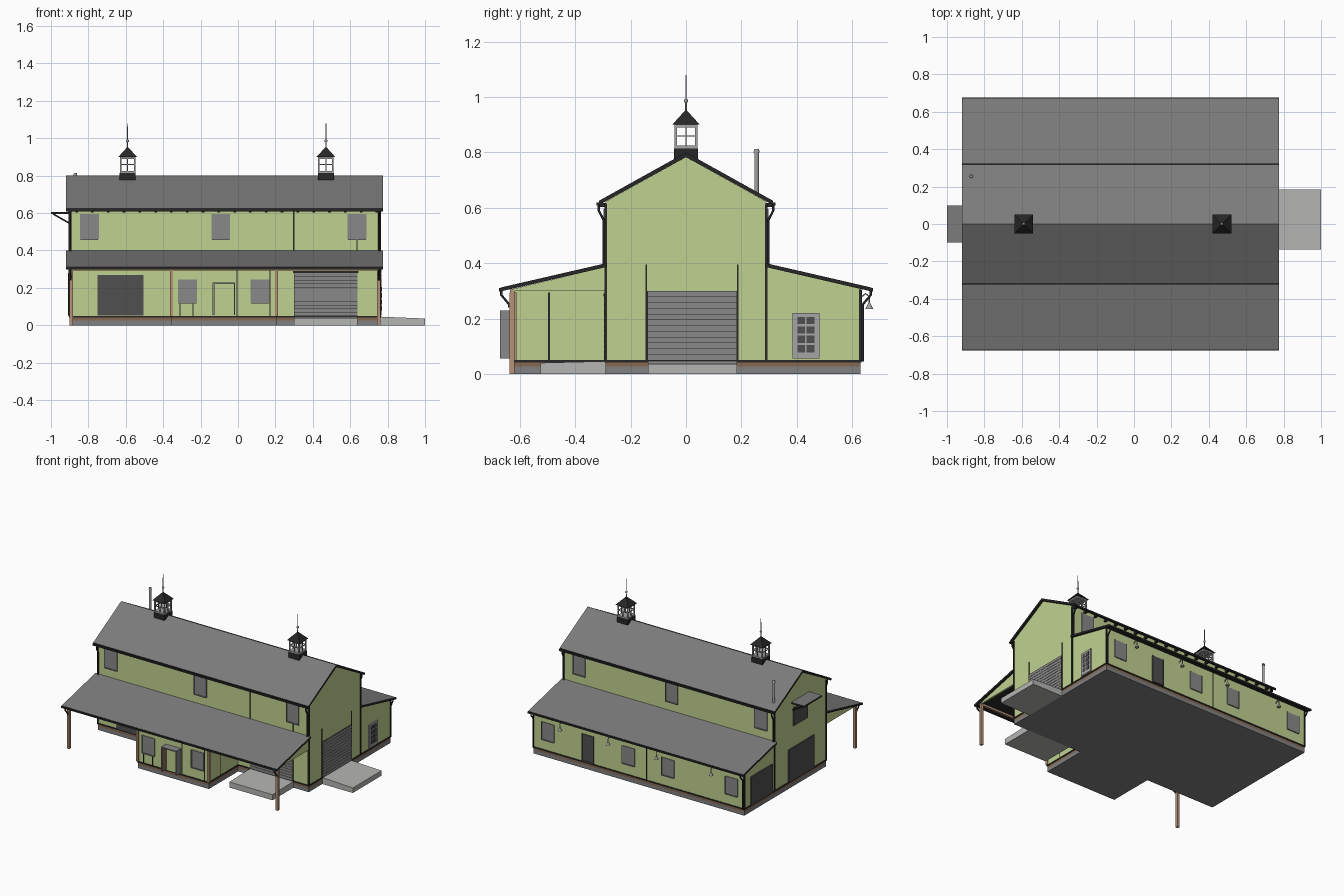
import bpy, bmesh, math
from mathutils import Vector

if "Cube" in bpy.data.objects:
    bpy.data.objects.remove(bpy.data.objects["Cube"])


def mat(name, r, g, b):
    m = bpy.data.materials.new(name)
    m.diffuse_color = (r, g, b, 1)
    m.use_nodes = True
    m.node_tree.nodes["Principled BSDF"].inputs["Base Color"].default_value = m.diffuse_color
    return m


WALL = mat("green siding", .53, .64, .28)
ROOF = mat("roof grey", .20, .20, .20)
PANE = mat("window grey", .25, .25, .25)
DARK = mat("dark trim", .02, .02, .02)
WOOD = mat("tan timber", .47, .29, .18)
BAND = mat("brown brick", .24, .14, .08)
SLAB = mat("pale concrete", .46, .46, .45)
FOUND = mat("foundation grey", .22, .22, .22)
DOOR = mat("dark door", .08, .08, .08)
METAL = mat("light metal", .38, .38, .38)


def finish(name, bm, *mats):
    bmesh.ops.recalc_face_normals(bm, faces=bm.faces[:])
    me = bpy.data.meshes.new(name)
    bm.to_mesh(me)
    bm.free()
    for m in mats:
        me.materials.append(m)
    ob = bpy.data.objects.new(name, me)
    bpy.context.collection.objects.link(ob)
    return ob


def prism(name, pts, axis, a, b, m, top=None):
    """Extrude a 2D outline along an axis; 'top' colours upward faces."""
    put = {'x': lambda p, t: (t, p[0], p[1]),
           'y': lambda p, t: (p[0], t, p[1]),
           'z': lambda p, t: (p[0], p[1], t)}[axis]
    bm = bmesh.new()
    f = bm.faces.new([bm.verts.new(put(p, a)) for p in pts])
    r = bmesh.ops.extrude_face_region(bm, geom=[f])
    d = Vector(put((0, 0), b - a))
    bmesh.ops.translate(bm, vec=d, verts=[v for v in r['geom'] if isinstance(v, bmesh.types.BMVert)])
    ob = finish(name, bm, m, top or m)
    if top:
        for p in ob.data.polygons:
            p.material_index = int(p.normal.z > .5)
    return ob


def box(name, x0, x1, y0, y1, z0, z1, m, top=None):
    return prism(name, [(x0, y0), (x1, y0), (x1, y1), (x0, y1)], 'z', z0, z1, m, top)


def cone(name, x, y, z0, z1, r0, r1, m, n=12, turn=0):
    bm = bmesh.new()
    bmesh.ops.create_cone(bm, cap_ends=True, segments=n, radius1=r0, radius2=r1, depth=z1 - z0)
    ob = finish(name, bm, m)
    ob.location = (x, y, (z0 + z1) / 2)
    ob.rotation_euler.z = turn
    return ob


def tube(name, pts, r, m):
    cu = bpy.data.curves.new(name, 'CURVE')
    cu.dimensions = '3D'
    cu.bevel_depth, cu.bevel_resolution, cu.use_fill_caps = r, 1, True
    s = cu.splines.new('POLY')
    s.points.add(len(pts) - 1)
    for p, c in zip(s.points, pts):
        p.co = (*c, 1)
    cu.materials.append(m)
    ob = bpy.data.objects.new(name, cu)
    bpy.context.collection.objects.link(ob)


X0, X1, YM, YS = -.90, .76, .29, .63      # ends, main wall, shed wall
RX0, RX1 = -.355, .205                    # projecting front room

# foundation layers and base trim follow the stepped floor plan
plan = [(X0, YS), (X0, -YM), (RX0, -YM), (RX0, -.62), (RX1, -.62), (RX1, -YM), (X1, -YM), (X1, YS)]
prism("foundation", plan, 'z', 0, .026, FOUND)
prism("brick_band", plan, 'z', .026, .041, BAND)
grow = [(x + math.copysign(.004, x), y + math.copysign(.004, y)) for x, y in plan]
prism("base_trim", grow, 'z', .041, .05, DARK)

# walls
prism("main_walls", [(-YM, .05), (YM, .05), (YM, .623), (0, .783), (-YM, .623)], 'x', X0, X1, WALL)
prism("back_shed_walls", [(YM, .05), (YS, .05), (YS, .307), (YM, .386)], 'x', X0, X1, WALL)
prism("front_room_walls", [(-YM, .05), (-.62, .05), (-.62, .308), (-YM, .386)], 'x', RX0, RX1, WALL)
for x in (X0, X1 - .012):
    prism("porch_gable", [(-YM, .30), (-.625, .30), (-.625, .307), (-YM, .386)], 'x', x, x + .012, WALL)

# roofs
E0, E1 = -.92, .775
prism("main_roof", [(-.315, .625), (0, .80), (.315, .625), (.315, .61), (0, .783), (-.315, .61)],
      'x', E0, E1, DARK, ROOF)
for s in (-1, 1):
    prism("lower_roof", [(s * .288, .40), (s * .67, .312), (s * .67, .298), (s * .288, .386)],
          'x', E0, E1, DARK, ROOF)
    box("main_gutter", E0, E1, s * .318 - .005, s * .318 + .005, .608, .62, DARK)
    box("lower_gutter", E0, E1, s * .671 - .004, s * .671 + .004, .298, .31, DARK)
    for i in range(20):                   # rafter tails
        x = -.87 + i * .0845
        box("rafter_tail", x, x + .014, s * .30 - .012, s * .30 + .012, .602, .618, DARK)
    for x in (X0 + .006, X1 - .006):      # downspouts
        tube("upper_downspout", [(x, s * .315, .61), (x, s * .315, .59), (x, s * .297, .555), (x, s * .297, .395)], .005, DARK)
        foot = .055 if s > 0 else .25
        tube("lower_downspout", [(x, s * .667, .30), (x, s * .667, .285), (x, s * .638, .25), (x, s * .638, foot - .01)], .005, DARK)
    for x in (X0, X1):                    # main corner boards
        box("corner_board", x - .005, x + .005, s * YM - .005, s * YM + .005, .05, .615, DARK)
for x in (X0, X1):
    box("shed_corner_board", x - .005, x + .005, YS - .005, YS + .005, .05, .305, DARK)

# porch timber
box("porch_beam", X0, X1, -.635, -.62, .292, .306, WOOD)
for x in (X0 + .008, X1 - .008):
    box("porch_post", x - .009, x + .009, -.637, -.619, 0, .295, WOOD)
for x in (RX0, RX1):
    box("room_corner_post", x - .008, x + .008, -.628, -.612, .05, .295, WOOD)


def window(x, y, s, z0, z1, w=.095, m=PANE):
    """Shallow window on a wall facing s * y."""
    ya, yb = sorted((y, y + s * .005))
    box("window", x - w / 2, x + w / 2, ya, yb, z0, z1, m)
    yc = y + s * .005
    for k in (-1, 1):
        box("window_stile", x + k * w / 2 - .003, x + k * w / 2 + .003, yc - .003, yc + .003, z0, z1, m)
    box("window_sill", x - w / 2, x + w / 2, yc - .004, yc + .004, z0 - .003, z0 + .004, m)


for x in (-.795, -.092, .636):
    for s in (-1, 1):
        window(x, s * YM, s, .46, .595)
for x in (-.27, .118):
    window(x, -.62, -1, .12, .245)
for x in (.645, .01, -.30, -.80):
    window(x, YS, 1, .12, .245)
window(.33, YS, 1, .055, .245, .09, DOOR)

# thin vertical seams on the walls
for x, y, z0, z1 in [(.298, -YM, .4, .615), (.636, -YM, .4, .46), (-.31, -.62, .05, .12), (-.24, -.62, .05, .12),
                     (-.005, -.62, .05, .295), (.172, -.62, .05, .295), (-.13, YS, .05, .305)]:
    box("wall_seam", x - .003, x + .003, y - .003, y + .003, z0, z1, DARK)
for y, z1 in [(-.143, .395), (.187, .395)]:
    box("end_seam", X1 - .003, X1 + .003, y - .003, y + .003, .05, z1, DARK)
box("room_side_seam", RX1 - .003, RX1 + .003, -.498, -.492, .05, .295, DARK)

# roller doors made of slats
N = 12
box("front_roller_back", .30, .64, -YM - .003, -YM, .05, .285, DARK)
box("front_roller_head", .295, .645, -YM - .008, -YM, .28, .29, DARK)
box("end_roller_back", X1, X1 + .003, -.14, .185, .05, .30, DARK)
for i in range(N):
    z = .051 + i * .229 / N
    box("front_roller_slat", .302, .638, -YM - .007, -YM, z, z + .0175, PANE)
    z = .051 + i * .249 / N
    box("end_roller_slat", X1, X1 + .007, -.138, .183, z, z + .019, PANE)

# sliding doors
box("porch_sliding_door", -.75, -.505, -YM - .008, -YM, .052, .27, DOOR)
box("left_main_door", X0 - .008, X0, -.15, .14, .052, .28, DOOR)
box("left_shed_door", X0 - .008, X0, .32, .56, .052, .25, DOOR)
box("left_loft_door", X0 - .006, X0, -.08, .08, .43, .56, DOOR)

# loft canopy with braces
box("loft_canopy", -1.0, X0, -.1, .1, .594, .605, DARK, ROOF)
for y in (-.085, .085):
    tube("canopy_brace", [(-.988, y, .595), (X0, y, .545)], .005, DARK)

# glazed side door
box("side_door_frame", X1, X1 + .007, .385, .482, .055, .22, METAL)
for i in range(4):
    for j in range(2):
        y, z = .402 + j * .034, .078 + i * .034
        box("side_door_pane", X1, X1 + .009, y, y + .028, z, z + .026, DOOR)

# front entrance surround
box("entry_door", -.13, -.02, -.625, -.62, .05, .225, WALL)
for x in (-.135, -.022):
    box("entry_jamb", x, x + .007, -.672, -.62, .055, .228, PANE)
box("entry_head", -.135, -.015, -.672, -.62, .222, .23, PANE)
box("entry_reveal", -.128, -.125, -.668, -.62, .055, .222, BAND)

# concrete ramps
prism("end_ramp", [(X1, 0), (1.0, 0), (1.0, .036), (X1, .046)], 'y', -.137, .185, SLAB)
prism("front_ramp", [(-YM, 0), (-.525, 0), (-.525, .040), (-YM, .046)], 'x', .30, .64, SLAB)

# hanging lamps along the back
for x in (.53, .15, -.23, -.66):
    tube("lamp_arm", [(x, YS, .275), (x, .648, .29), (x, .662, .28), (x, .662, .25)], .003, METAL)
    cone("lamp_shade", x, .662, .235, .256, .014, .004, METAL)

# flue pipe
cone("flue_pipe", -.87, .255, .63, .805, .008, .008, METAL)
cone("flue_cap", -.87, .255, .80, .813, .011, .008, METAL)

# cupolas with open glazed frames
for cx in (-.59, .47):
    box("cupola_base", cx - .043, cx + .043, -.043, .043, .755, .815, DARK)
    box("cupola_sill", cx - .041, cx + .041, -.041, .041, .815, .825, METAL)
    box("cupola_head", cx - .041, cx + .041, -.041, .041, .89, .902, METAL)
    for a in (-.037, 0, .037):
        for b in (-.037, 0, .037):
            if a or b:
                w = .004 if a and b else .0025
                box("cupola_post", cx + a - w, cx + a + w, b - w, b + w, .82, .895, METAL)
    for s in (-.037, .037):
        box("cupola_rail", cx - .037, cx + .037, s - .0025, s + .0025, .857, .862, METAL)
        box("cupola_rail", cx + s - .0025, cx + s + .0025, -.037, .037, .857, .862, METAL)
    cone("cupola_roof", cx, 0, .90, .952, .05 * math.sqrt(2), .004, DARK, 4, math.pi / 4)
    cone("finial_rod", cx, 0, .945, 1.08, .003, .002, METAL, 8)
    bm = bmesh.new()
    bmesh.ops.create_uvsphere(bm, u_segments=12, v_segments=8, radius=.008)
    for f in bm.faces:
        f.smooth = True
    finish("finial_ball", bm, METAL).location = (cx, 0, .986)
